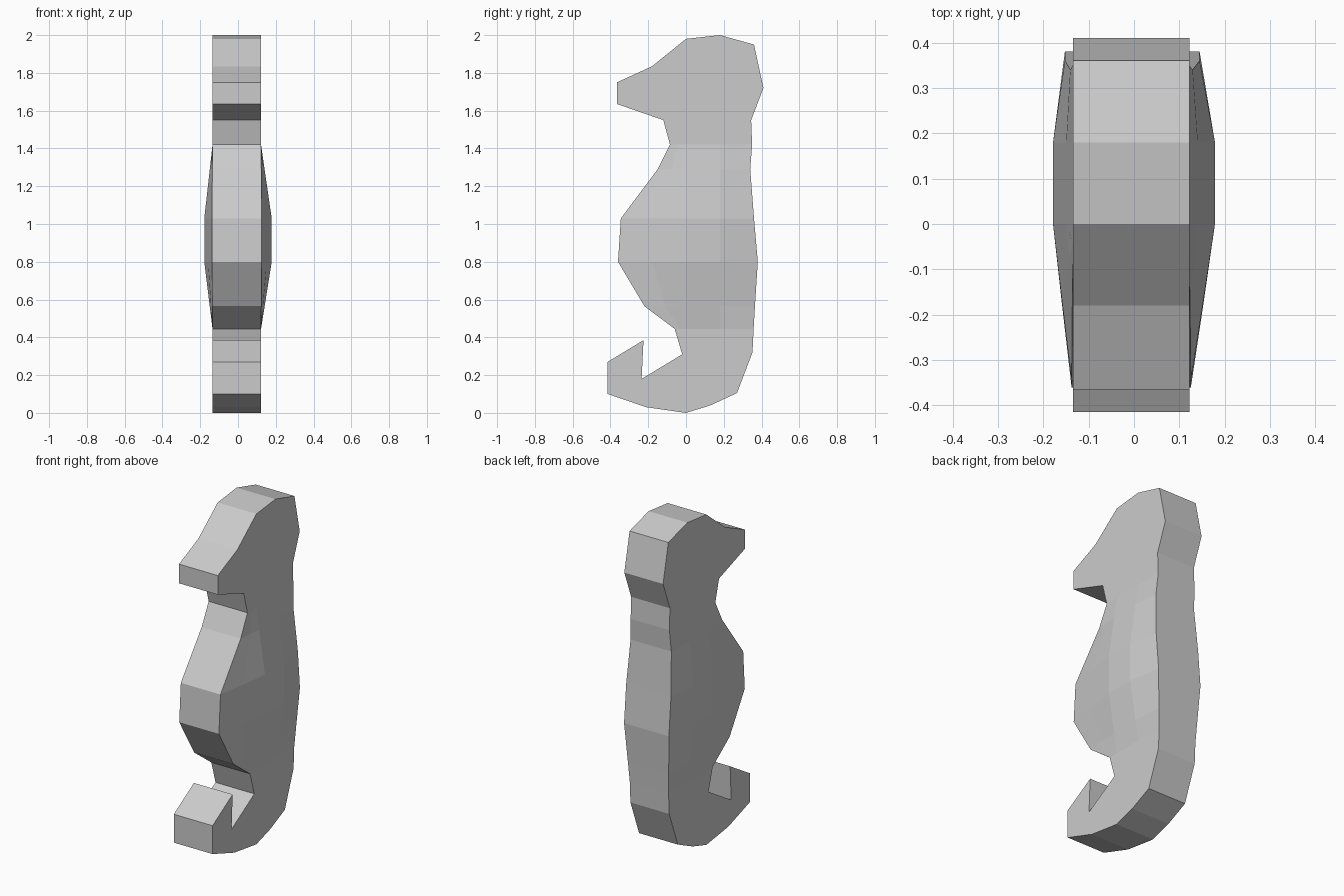
import bpy, bmesh

if "Cube" in bpy.data.objects:
    bpy.data.objects.remove(bpy.data.objects["Cube"])

# Head outline from throat round to nape, as (y, z)
HEAD = [(-.12, 1.55), (-.365, 1.635), (-.365, 1.75), (-.18, 1.835), (0, 1.98),
        (.18, 2.0), (.36, 1.95), (.41, 1.72), (.345, 1.55)]
# Curled tail outline from lower back round to belly
TAIL = [(.352, .32), (.27, .105), (.13, .04), (0, 0), (-.21, .03), (-.415, .10),
        (-.415, .27), (-.225, .385), (-.235, .18), (-.02, .31)]
# Torso rows: z, belly y, back y, bulge strength
ROWS = [(1.42, -.085, .35, 0), (1.29, -.15, .34, .33), (1.03, -.345, .36, 1),
        (.80, -.36, .38, 1), (.565, -.22, .365, .34), (.445, -.06, .358, 0)]
# Sideways bulge from belly to back
SWELL = [.003, .027, .05, .05, .02]

bm = bmesh.new()


def vert(side, y, z, b=0):
    x = side * (.1285 + b) - .0065 * (1 - b / .05)
    return bm.verts.new((x, y, z))


# One flank: flat head, swollen torso grid, flat tail; returns its rim
def flank(side):
    grid = []
    for z, front, back, k in ROWS:
        ys = (front, front / 2, 0, .18, back)
        grid.append([vert(side, y, z, k * s) for y, s in zip(ys, SWELL)])
    head = [vert(side, *p) for p in HEAD]
    tail = [vert(side, *p) for p in TAIL]
    bm.faces.new(head + grid[0][::-1])
    bm.faces.new(tail + grid[-1])
    for a, b in zip(grid, grid[1:]):
        for i in range(4):
            bm.faces.new((a[i], a[i + 1], b[i + 1], b[i]))
    return (head + [r[-1] for r in grid] + tail + [r[0] for r in reversed(grid)])


left, right = flank(-1), flank(1)

# Rim strip joining both flanks
n = len(left)
for i in range(n):
    j = (i + 1) % n
    bm.faces.new((left[i], left[j], right[j], right[i]))

bmesh.ops.recalc_face_normals(bm, faces=bm.faces[:])
mesh = bpy.data.meshes.new("seahorse_body")
bm.to_mesh(mesh)
bm.free()
body = bpy.data.objects.new("seahorse_body", mesh)
bpy.context.collection.objects.link(body)
